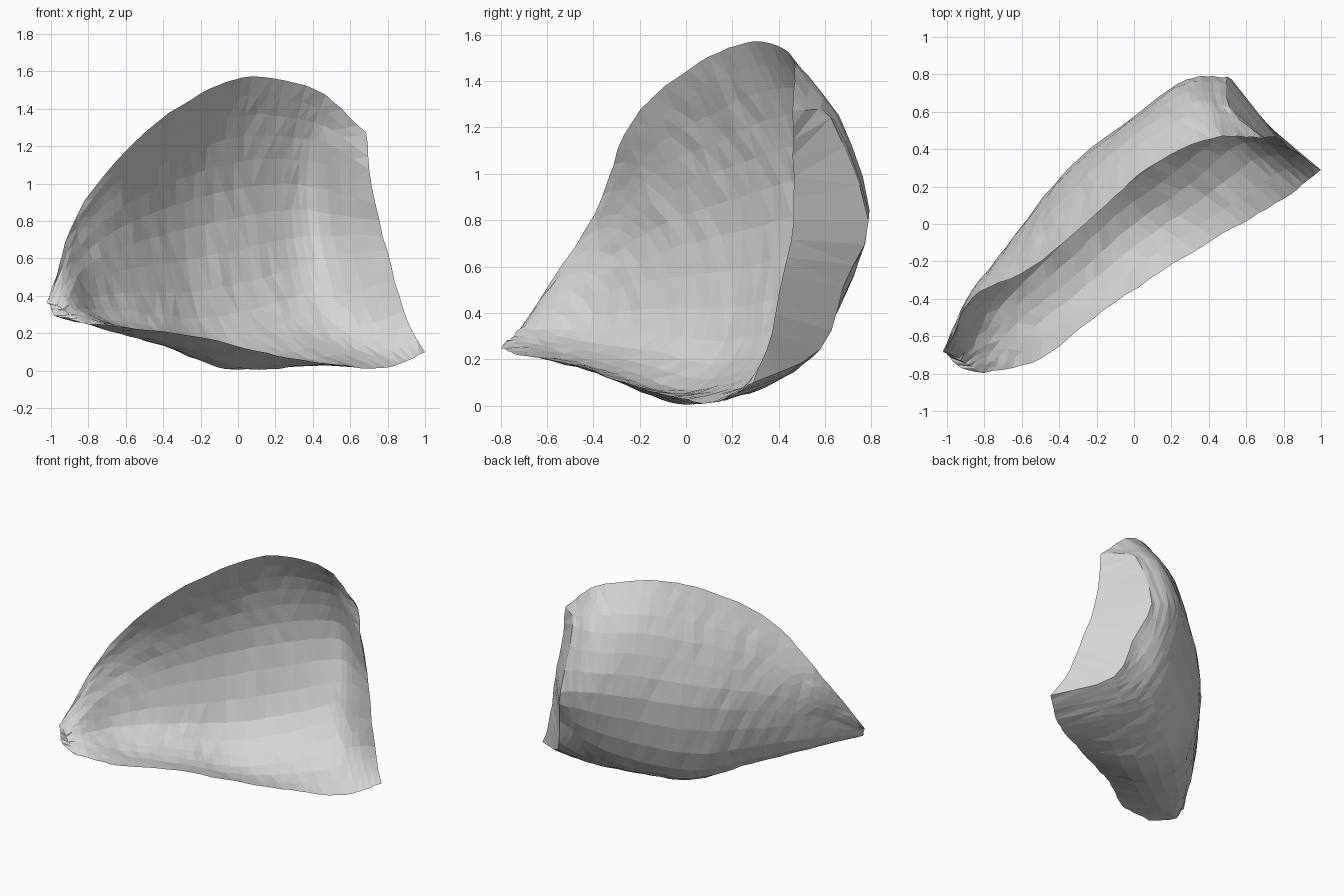
import bpy
import bmesh
import math
import random
from mathutils import Vector

random.seed(4)
default_cube = bpy.data.objects.get("Cube")
if default_cube:
    bpy.data.objects.remove(default_cube, do_unlink=True)

SPAN_STEPS = 6      # rings between two stations along the length
SIDE_STEPS = 3      # points between two rails around the section
ROUGHNESS = 0.004
HOLLOW_DEPTH = 0.82  # how far the front sinks from the opening to the back
EDGE_DEPTH = 0.18    # the same at the two ends
HEEL_FULLNESS = 0.5  # how far the lower back swells towards a square corner


def spline(points, steps):
    """Sample a smooth curve that passes through every point."""
    first = points[0] * 2 - points[1]
    last = points[-1] * 2 - points[-2]
    padded = [first] + points + [last]
    samples = []
    for a, b, c, d in zip(padded, padded[1:], padded[2:], padded[3:]):
        for i in range(steps):
            t = i / steps
            samples.append((b * 2 + (c - a) * t
                            + (a * 2 - b * 5 + c * 4 - d) * t ** 2
                            + (b * 3 - a - c * 3 + d) * t ** 3) / 2)
    return samples + [points[-1]]


def rail(*stations):
    """Lengthwise curve from (along, backward, height) stations."""
    return spline([Vector(station) for station in stations], SPAN_STEPS)


# Rails of the shell, running from the thin tip to the thick end wall
upper_rim = rail((-1.19, .23, .38), (-.89, .33, .83), (-.55, .22, 1.23),
                 (-.1, .18, 1.48), (.26, .16, 1.57), (.62, .03, 1.5),
                 (.81, -.16, 1.27))
shoulder = rail((-1.2, .24, .37), (-.87, .36, .72), (-.49, .35, 1),
                (-.06, .36, 1.15), (.34, .33, 1.25), (.68, .24, 1.25),
                (.8, .08, 1.24))
back_bulge = rail((-1.2, .22, .34), (-.83, .35, .55), (-.42, .42, .65),
                  (-.02, .46, .72), (.4, .41, .8), (.74, .35, .85),
                  (.91, .2, .8))
underside = rail((-1.2, .11, .28), (-.8, .1, .2), (-.4, .06, .11),
                 (-.05, .05, .01), (.3, 0, .04), (.64, -.02, .13),
                 (.88, -.06, .24))
lower_lip = rail((-1.13, 0, .25), (-.86, -.155, .22), (-.45, -.21, .17),
                 (0, -.3, .08), (.36, -.39, .03), (.66, -.47, .015),
                 (.91, -.5, .1))


def hollow_depth(along):
    """Full depth in the middle, closing quickly into both end walls."""
    gap = min(along * 5, (1 - along) * 7, 1)
    ease = math.sin(gap * math.pi / 2)
    return EDGE_DEPTH + (HOLLOW_DEPTH - EDGE_DEPTH) * ease


def heel_point(bulge, under, along):
    """Rounds the lower back, less so towards the thick end."""
    corner = Vector((bulge.x, bulge.y, under.z))
    return bulge.lerp(under, .5).lerp(corner, HEEL_FULLNESS * (1 - along ** 4))


def section(rails, depth):
    """Convex back from rim to lip, and the hollow front beside it."""
    back = spline(rails, SIDE_STEPS)
    rim, lip = back[0], back[-1]
    front = []
    for i, point in enumerate(back):
        opening = rim.lerp(lip, i / (len(back) - 1))
        front.append(opening.lerp(point, depth))
    return back, front[1:-1]


def to_model(point):
    """Turn the shell's own axes diagonally and roughen the surface."""
    along, backward, height = point
    half = math.sqrt(.5)
    noise = Vector([random.uniform(-ROUGHNESS, ROUGHNESS) for axis in range(3)])
    placed = Vector(((along - backward) * half, (along + backward) * half, height)) + noise
    placed.z = max(placed.z, 0)
    return placed


# Loft back and front as two sheets that share the rim and the lip
bm = bmesh.new()
backs, fronts = [], []
stations = list(zip(upper_rim, shoulder, back_bulge, underside, lower_lip))
for index, (rim, upper, bulge, under, lip) in enumerate(stations):
    along = index / (len(stations) - 1)
    heel = heel_point(bulge, under, along)
    back, front = section([rim, upper, bulge, heel, under, lip], hollow_depth(along))
    outer = [bm.verts.new(to_model(p)) for p in back]
    inner = [bm.verts.new(to_model(p)) for p in front]
    backs.append(outer)
    fronts.append([outer[0]] + inner + [outer[-1]])


def bridge(row, following):
    """Faces between two rows of points, which may share their ends."""
    for a, b, c, d in zip(row, row[1:], following[1:], following):
        corners = list(dict.fromkeys((a, b, c, d)))
        bm.faces.new(corners)


for sheet in (backs, fronts):
    for row, following in zip(sheet, sheet[1:]):
        bridge(row, following)

# End walls between the two sheets
for end in (0, -1):
    bridge(backs[end], fronts[end])
bmesh.ops.triangulate(bm, faces=bm.faces[:])
bmesh.ops.recalc_face_normals(bm, faces=bm.faces[:])

mesh = bpy.data.meshes.new("curved_shell")
bm.to_mesh(mesh)
bm.free()
shell = bpy.data.objects.new("curved_shell", mesh)
bpy.context.collection.objects.link(shell)

# Single pale grey surface
grey = bpy.data.materials.new("pale_grey")
grey.use_nodes = True
colour = (.66, .66, .66, 1)
grey.diffuse_color = colour
grey.node_tree.nodes["Principled BSDF"].inputs["Base Color"].default_value = colour
mesh.materials.append(grey)
